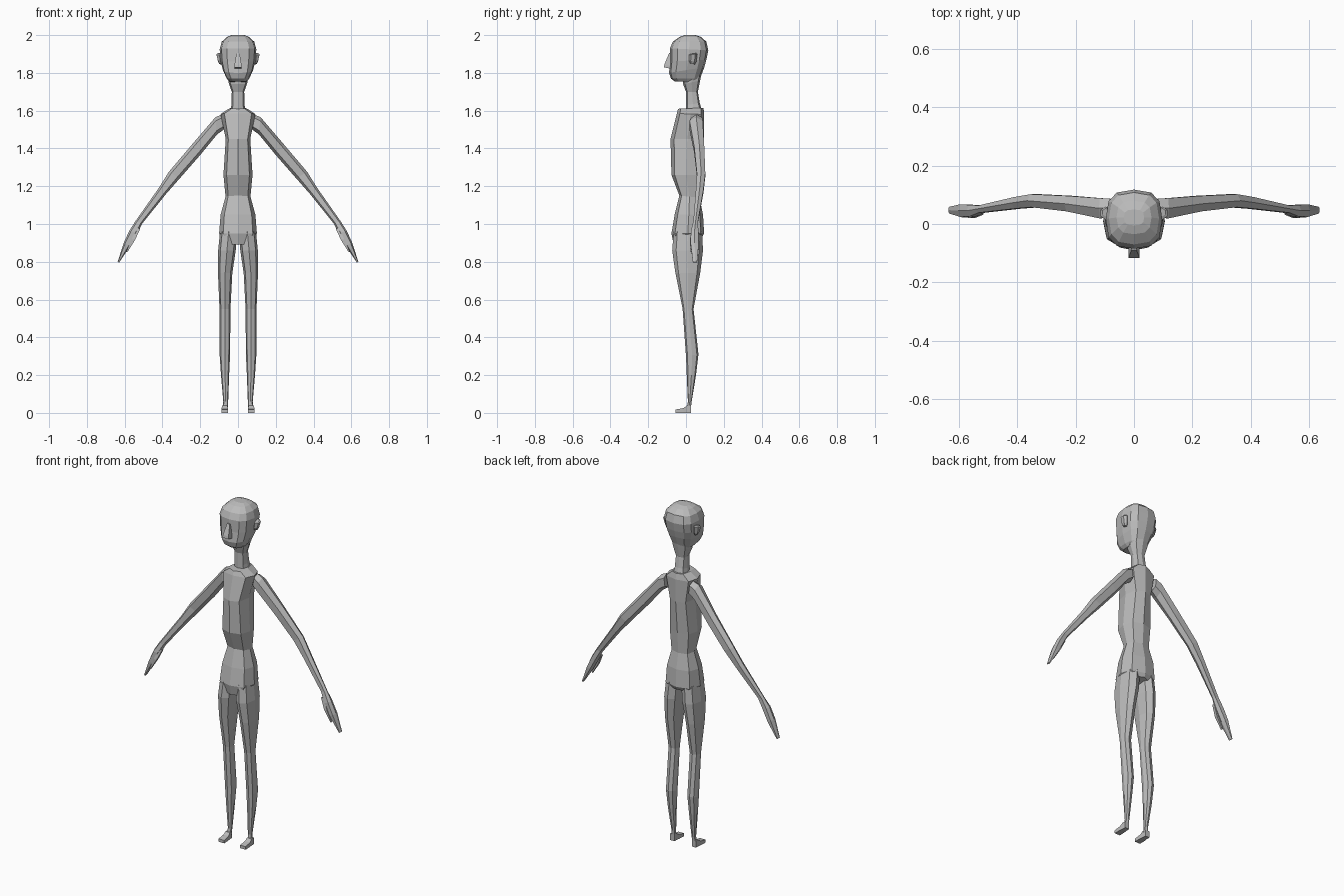
import bpy, bmesh, math
from mathutils import Vector

grey = bpy.data.materials.new("plain_grey")
grey.diffuse_color = (0.5, 0.5, 0.5, 1)


def ring(c, a, b, n, power, turn):
    """Closed section around c spanned by half axes a and b; power below 1 squares it."""
    pts = []
    for i in range(n):
        t = 2 * math.pi * (i + turn) / n
        u, v = (math.copysign(abs(f) ** power, f) if abs(f) > 1e-6 else 0
                for f in (math.cos(t), math.sin(t)))
        pts.append(Vector(c) + Vector(a) * u + Vector(b) * v)
    return pts


def loft(name, rings, mirror=False):
    bm = bmesh.new()
    loops = [[bm.verts.new(p) for p in r] for r in rings]
    n = len(loops[0])
    for lo, hi in zip(loops, loops[1:]):
        for i in range(n):
            j = (i + 1) % n
            bm.faces.new((lo[i], lo[j], hi[j], hi[i]))
    bm.faces.new(loops[0][::-1])
    bm.faces.new(loops[-1])
    bmesh.ops.recalc_face_normals(bm, faces=bm.faces)
    mesh = bpy.data.meshes.new(name)
    bm.to_mesh(mesh)
    bm.free()
    mesh.materials.append(grey)
    ob = bpy.data.objects.new(name, mesh)
    bpy.context.collection.objects.link(ob)
    if mirror:
        ob.modifiers.new("mirror", 'MIRROR')
    return ob


def stack(name, rows, n=8, power=1.0, turn=0.0, mirror=False):
    """Rows: z at front, z at back, y front, y back, x min, x max."""
    rings = []
    for zf, zb, y0, y1, x0, x1 in rows:
        rings.append(ring(((x0 + x1) / 2, (y0 + y1) / 2, (zf + zb) / 2),
                          ((x1 - x0) / 2, 0, 0),
                          (0, (y1 - y0) / 2, (zb - zf) / 2), n, power, turn))
    return loft(name, rings, mirror)


def limb(name, rows, n=6, power=0.8, turn=0.0):
    """Rows: upper x,z, lower x,z, y front, y back."""
    rings = []
    for ux, uz, lx, lz, y0, y1 in rows:
        rings.append(ring(((ux + lx) / 2, (y0 + y1) / 2, (uz + lz) / 2),
                          ((ux - lx) / 2, 0, (uz - lz) / 2),
                          (0, (y1 - y0) / 2, 0), n, power, turn))
    return loft(name, rings, True)


def sym(zf, zb, y0, y1, w):
    return (zf, zb, y0, y1, -w, w)


# torso, from crotch to the sloping shoulders
stack("torso", [sym(0.89, 0.93, -0.065, 0.085, 0.07), sym(0.95, 0.95, -0.077, 0.096, 0.1),
                sym(1.05, 1.05, -0.06, 0.09, 0.092), sym(1.15, 1.14, -0.035, 0.072, 0.066),
                sym(1.26, 1.26, -0.077, 0.08, 0.077), sym(1.45, 1.45, -0.082, 0.096, 0.065),
                sym(1.585, 1.58, -0.048, 0.096, 0.092), sym(1.61, 1.615, -0.042, 0.093, 0.045)],
      power=0.7)

# neck
stack("neck", [sym(1.59, 1.6, 0.0, 0.085, 0.04), sym(1.63, 1.64, 0.0, 0.073, 0.034),
               sym(1.7, 1.7, 0.0, 0.063, 0.033), sym(1.74, 1.76, -0.015, 0.075, 0.05),
               sym(1.79, 1.81, -0.02, 0.085, 0.055)], power=0.7)

# head, chin to crown
stack("head", [sym(1.755, 1.75, -0.06, 0.065, 0.045), sym(1.77, 1.77, -0.08, 0.075, 0.06),
               sym(1.80, 1.83, -0.09, 0.097, 0.08), sym(1.86, 1.87, -0.084, 0.108, 0.093),
               sym(1.93, 1.92, -0.085, 0.118, 0.097), sym(1.965, 1.965, -0.07, 0.108, 0.086),
               sym(1.99, 1.99, -0.035, 0.08, 0.06), sym(2.0, 2.0, -0.005, 0.05, 0.035)],
      n=12, power=0.72)

# nose
stack("nose", [sym(1.83, 1.82, -0.118, -0.07, 0.02), sym(1.845, 1.84, -0.115, -0.07, 0.019),
               sym(1.905, 1.905, -0.09, -0.07, 0.009)], n=4, turn=0.5, power=0.1)

# ears
stack("ear", [(1.85, 1.845, 0.022, 0.046, 0.08, 0.1), (1.865, 1.86, 0.015, 0.055, 0.08, 0.108),
              (1.895, 1.9, 0.015, 0.06, 0.08, 0.117), (1.9, 1.905, 0.025, 0.055, 0.08, 0.11)],
      n=6, turn=0.5, mirror=True)

# legs
stack("leg", [(0.02, 0.02, 0.005, 0.025, 0.055, 0.08), (0.06, 0.06, 0.01, 0.03, 0.052, 0.078),
              (0.2, 0.2, 0.004, 0.053, 0.047, 0.09), (0.3, 0.31, 0.0, 0.066, 0.042, 0.097),
              (0.55, 0.55, -0.018, 0.04, 0.04, 0.098), (0.74, 0.74, -0.056, 0.075, 0.03, 0.106),
              (0.86, 0.86, -0.073, 0.09, 0.012, 0.105), (0.96, 0.96, -0.065, 0.085, 0.004, 0.095)],
      n=8, power=0.85, mirror=True)

# feet, lofted from heel to toe
loft("foot", [ring((0.07, y, h / 2), (w, 0, 0), (0, 0, h / 2), 4, 0.1, 0.5)
              for y, w, h in ((0.027, 0.014, 0.04), (0.005, 0.015, 0.04),
                              (-0.012, 0.017, 0.026), (-0.055, 0.019, 0.018))], True)

# arms
limb("arm", [(0.085, 1.58, 0.075, 1.5, 0.025, 0.09), (0.12, 1.565, 0.11, 1.475, 0.015, 0.093),
             (0.24, 1.425, 0.2, 1.365, 0.04, 0.1), (0.367, 1.275, 0.307, 1.243, 0.055, 0.105),
             (0.42, 1.19, 0.38, 1.16, 0.05, 0.095), (0.543, 1.015, 0.505, 1.005, 0.037, 0.065)])

# hands, flat and tapered
limb("hand", [(0.543, 1.015, 0.505, 1.005, 0.037, 0.065), (0.575, 0.965, 0.535, 0.95, 0.023, 0.068),
              (0.605, 0.9, 0.57, 0.885, 0.022, 0.07), (0.637, 0.8, 0.63, 0.795, 0.035, 0.06)])

# thumbs
limb("thumb", [(0.54, 0.98, 0.515, 0.975, 0.03, 0.05), (0.565, 0.92, 0.543, 0.915, 0.019, 0.04),
               (0.592, 0.855, 0.585, 0.85, 0.022, 0.034)], n=4, power=0.6, turn=0.5)
